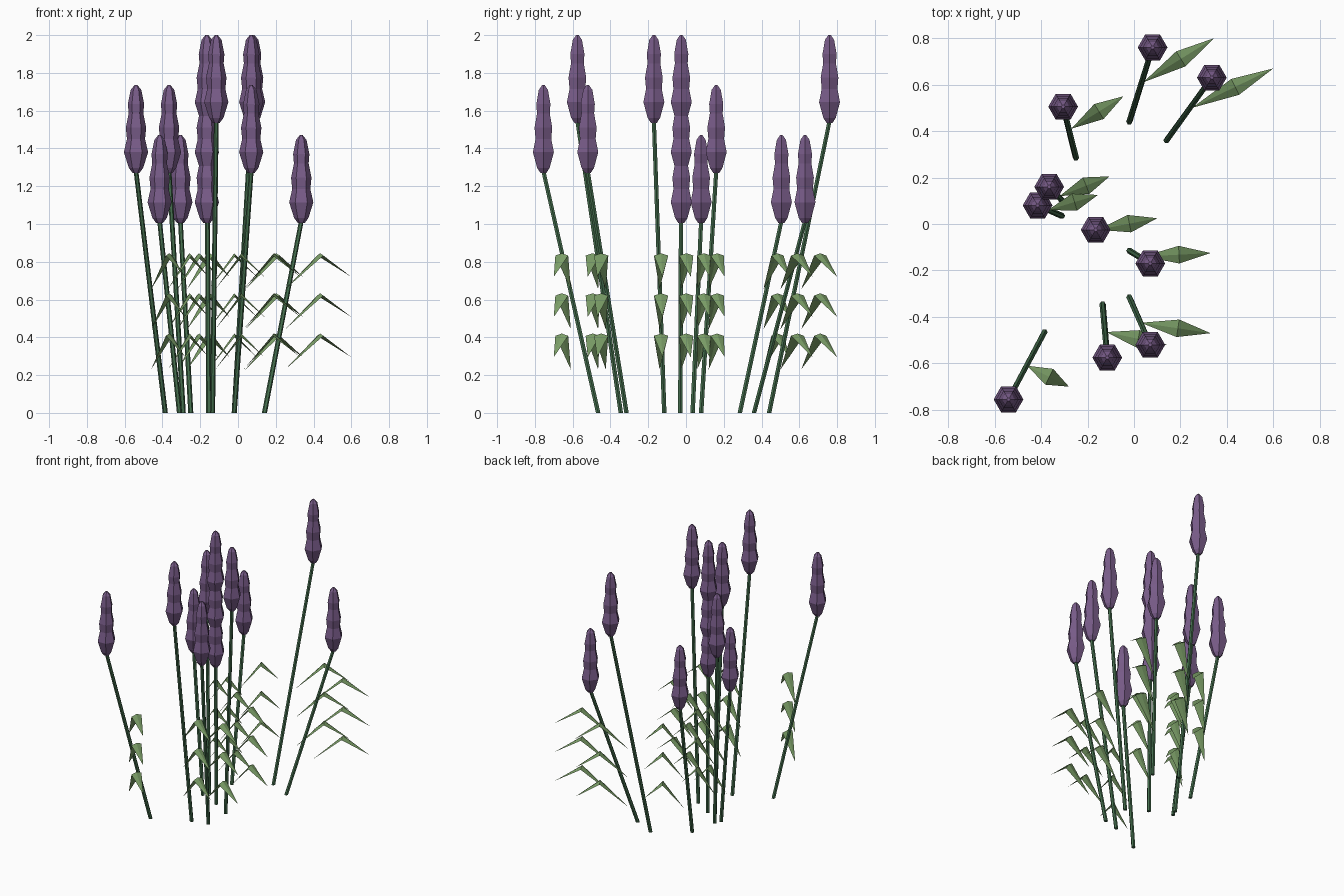
import bpy, bmesh, math
from mathutils import Vector

cube = bpy.data.objects.get("Cube")
if cube:
    bpy.data.objects.remove(cube, do_unlink=True)


def material(name, rgb):
    m = bpy.data.materials.new(name)
    m.use_nodes = True
    m.diffuse_color = (*rgb, 1)
    m.node_tree.nodes["Principled BSDF"].inputs["Base Color"].default_value = (*rgb, 1)
    return m


PURPLE = material("flower purple", (0.19, 0.107, 0.25))
STEM = material("stem green", (0.058, 0.155, 0.074))
LEAF = material("leaf green", (0.2, 0.345, 0.138))


def finish(bm, name, mat):
    mesh = bpy.data.meshes.new(name)
    bm.to_mesh(mesh)
    bm.free()
    mesh.materials.append(mat)
    bpy.context.collection.objects.link(bpy.data.objects.new(name, mesh))


def loft(rings, name, mat):
    """Six-sided skin through (centre, radius) rings, capped at both ends."""
    bm = bmesh.new()
    loops = []
    for centre, r in rings:
        angles = [math.radians(60 * i) for i in range(6)]
        loops.append([bm.verts.new(centre + Vector((r * math.cos(a), r * math.sin(a), 0)))
                      for a in angles])
    for low, high in zip(loops, loops[1:]):
        for i in range(6):
            j = (i + 1) % 6
            bm.faces.new((low[i], low[j], high[j], high[i]))
    bm.faces.new(loops[0][::-1])
    bm.faces.new(loops[-1])
    finish(bm, name, mat)


# Three swellings, shrinking toward the tip: (height, radius)
HEAD = [(0, 0.018), (0.027, 0.038), (0.11, 0.064), (0.18, 0.048), (0.24, 0.054),
        (0.315, 0.039), (0.365, 0.043), (0.44, 0.028), (0.465, 0.008)]


def flower_head(x, y, z, name):
    loft([(Vector((x, y, z + h)), r) for h, r in HEAD], name, PURPLE)


def leaf(inner, tip, z, name):
    """Bent blade with a raised midrib, peaking at height z."""
    a, b = Vector((*inner, z - 0.19)), Vector((*tip, z - 0.125))
    peak = a.lerp(b, 0.53)
    peak.z = z
    along = Vector((b.x - a.x, b.y - a.y, 0)).normalized()
    side = Vector((-along.y, along.x, 0)) * 0.038
    drop = Vector((0, 0, -0.012))
    bm = bmesh.new()
    va, vb, vp, vl, vr = [bm.verts.new(p) for p in
                          (a, b, peak, peak + side + drop, peak - side + drop)]
    for tri in ((va, vp, vl), (va, vr, vp), (vp, vb, vl), (vr, vb, vp)):
        bm.faces.new(tri)
    finish(bm, name, LEAF)


LOW, MID, HIGH = 1.005, 1.27, 1.535
# Stem base, head position, head height, leaf inner end, leaf tip
STALKS = [
    ((-0.02, 0.44), (0.08, 0.76), HIGH, (0.04, 0.61), (0.345, 0.80)),
    ((0.14, 0.36), (0.335, 0.63), LOW, (0.25, 0.50), (0.60, 0.67)),
    ((-0.25, 0.285), (-0.305, 0.505), LOW, (-0.27, 0.41), (-0.045, 0.55)),
    ((-0.29, 0.08), (-0.365, 0.16), MID, (-0.32, 0.12), (-0.105, 0.205)),
    ((-0.31, 0.035), (-0.415, 0.08), LOW, (-0.37, 0.06), (-0.155, 0.125)),
    ((-0.155, -0.03), (-0.165, -0.025), HIGH, (-0.155, -0.025), (0.10, 0.025)),
    ((-0.02, -0.115), (0.07, -0.17), HIGH, (0.04, -0.14), (0.33, -0.125)),
    ((-0.02, -0.315), (0.07, -0.52), MID, (0.03, -0.425), (0.33, -0.47)),
    ((-0.135, -0.345), (-0.115, -0.575), HIGH, (-0.12, -0.465), (0.14, -0.52)),
    ((-0.385, -0.465), (-0.54, -0.755), MID, (-0.46, -0.61), (-0.28, -0.70)),
]

for n, (base, top, z, inner, tip) in enumerate(STALKS, 1):
    loft([(Vector((*base, 0)), 0.0135), (Vector((*top, z + 0.01)), 0.0125)],
         f"stem_{n}", STEM)
    flower_head(*top, z, f"flower_head_{n}")
    for k, height in enumerate((0.42, 0.633, 0.845), 1):
        leaf(inner, tip, height, f"leaf_{n}_{k}")

# The central stalk carries extra heads lower down
for z, word in ((LOW, "lower"), (MID, "middle")):
    flower_head(-0.165, -0.025, z, f"flower_head_{word}")
